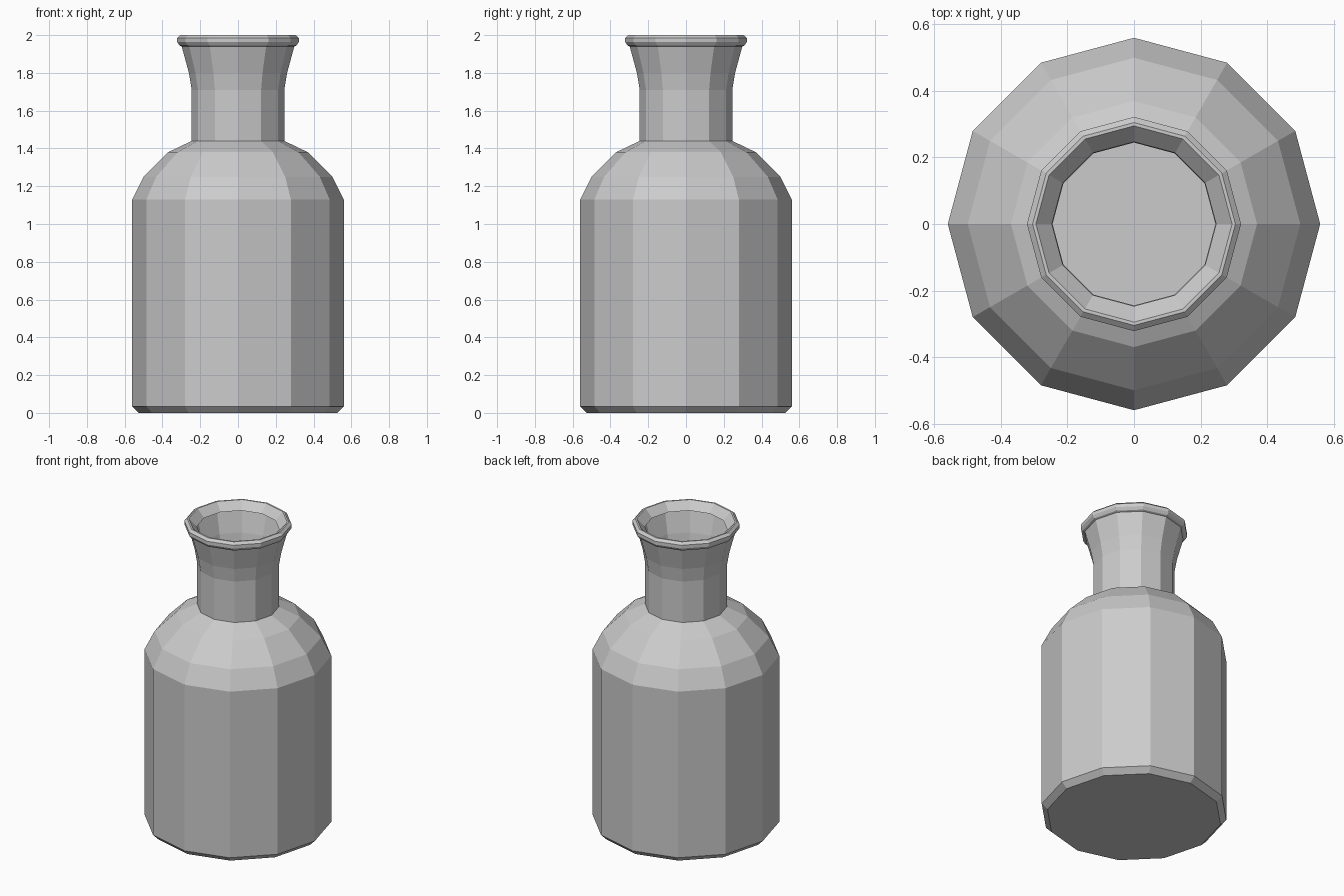
import bpy, bmesh, math

if "Cube" in bpy.data.objects:
    bpy.data.objects.remove(bpy.data.objects["Cube"])

SIDES = 12


def lathe(name, profile, cap_bottom=False):
    """Spin (radius, height) points around z into a faceted shell."""
    bm = bmesh.new()
    rings = []
    for r, z in profile:
        rings.append([bm.verts.new((r * math.cos(2 * math.pi * i / SIDES),
                                    r * math.sin(2 * math.pi * i / SIDES), z))
                      for i in range(SIDES)])
    for low, high in zip(rings, rings[1:]):
        for i in range(SIDES):
            j = (i + 1) % SIDES
            bm.faces.new((low[i], low[j], high[j], high[i]))
    if cap_bottom:
        bm.faces.new(rings[0][::-1])
    mesh = bpy.data.meshes.new(name)
    bm.to_mesh(mesh)
    bm.free()
    obj = bpy.data.objects.new(name, mesh)
    bpy.context.collection.objects.link(obj)
    return obj


# Bottle: base bevel, straight body, rounded shoulder, flared neck,
# rolled lip and the short inward slope of the mouth
lathe("bottle", [
    (0.525, 0.0), (0.56, 0.035), (0.56, 1.13),
    (0.50, 1.25), (0.37, 1.38), (0.245, 1.44),
    (0.245, 1.71), (0.26, 1.80), (0.298, 1.94),
    (0.31, 1.945), (0.322, 1.963), (0.322, 1.985), (0.305, 2.0),
    (0.295, 2.0), (0.247, 1.95),
], cap_bottom=True)
